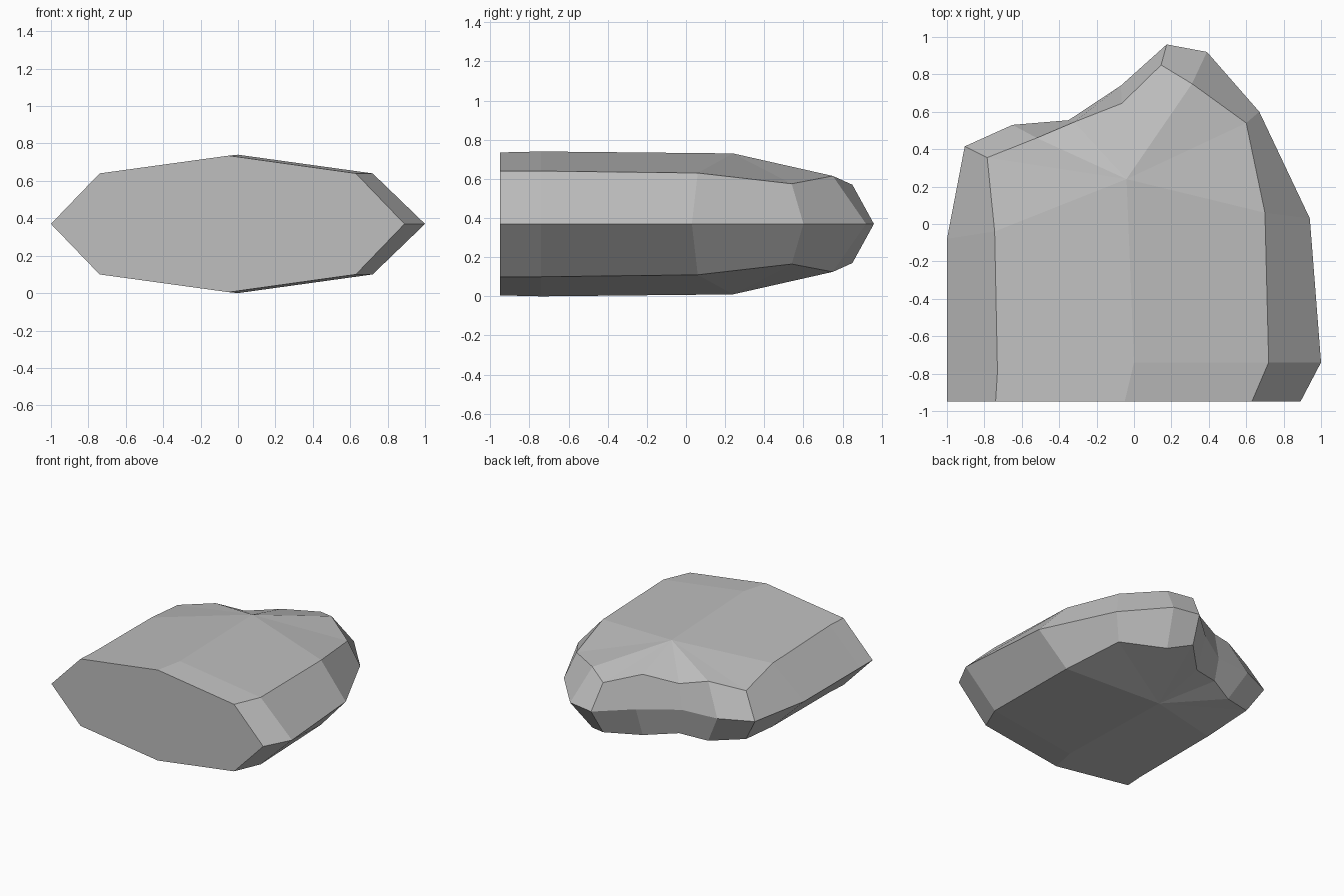
import bpy
import bmesh

if "Cube" in bpy.data.objects:
    bpy.data.objects.remove(bpy.data.objects["Cube"], do_unlink=True)

MID = 0.37  # height of the widest outline

# Widest outline, counterclockwise from the front +x corner
RIM = [(.89, -.95), (1, -.74), (.94, .03), (.67, .6), (.39, .92), (.175, .96),
       (-.07, .74), (-.35, .555), (-.65, .53), (-.905, .415), (-1, -.08),
       (-1, -.79), (-1, -.95)]

# Shoulder ring above it: x, y and height over the outline
SHOULDER = [(.63, -.95, .27), (.72, -.74, .27), (.7, .06, .26), (.6, .54, .205),
            (.31, .75, .245), (.145, .85, .2), (-.065, .645, .245),
            (-.32, .545, .2), (-.52, .46, .24), (-.785, .355, .195),
            (-.745, -.04, .255), (-.73, -.79, .27), (-.74, -.95, .27)]

# Crown ridge from the front edge to the rear peak
RIDGE = [(-.05, -.95, .365), (0, -.74, .37), (-.04, .24, .36)]


def make_material(name, color):
    mat = bpy.data.materials.new(name)
    mat.use_nodes = True
    mat.diffuse_color = color
    bsdf = next(n for n in mat.node_tree.nodes if n.type == "BSDF_PRINCIPLED")
    bsdf.inputs["Base Color"].default_value = color
    bsdf.inputs["Roughness"].default_value = 0.9
    return mat


def build_upper_half():
    bm = bmesh.new()
    rim = [bm.verts.new((x, y, 0)) for x, y in RIM]
    ring = [bm.verts.new(p) for p in SHOULDER]
    front, ridge, peak = [bm.verts.new(p) for p in RIDGE]

    # Sloping side facets
    for i in range(len(rim) - 1):
        bm.faces.new((rim[i], rim[i + 1], ring[i + 1], ring[i]))

    # Flat cut front
    bm.faces.new((rim[-1], rim[0], ring[0], front, ring[-1]))

    # Crown: broad facets along the ridge, then a fan around the rear peak
    bm.faces.new((front, ring[0], ring[1], ridge))
    bm.faces.new((ridge, ring[1], ring[2], peak))
    bm.faces.new((peak, ring[-3], ring[-2], ridge))
    bm.faces.new((ridge, ring[-2], ring[-1], front))
    for i in range(2, len(ring) - 3):
        bm.faces.new((peak, ring[i], ring[i + 1]))

    mesh = bpy.data.meshes.new("rock")
    bm.to_mesh(mesh)
    bm.free()
    return mesh


# Rock: upper half mirrored downwards through the outline
rock = bpy.data.objects.new("rock", build_upper_half())
rock.location.z = MID
rock.data.materials.append(make_material("stone grey", (.52, .52, .52, 1)))
bpy.context.collection.objects.link(rock)
mirror = rock.modifiers.new("lower half", "MIRROR")
mirror.use_axis = (False, False, True)
